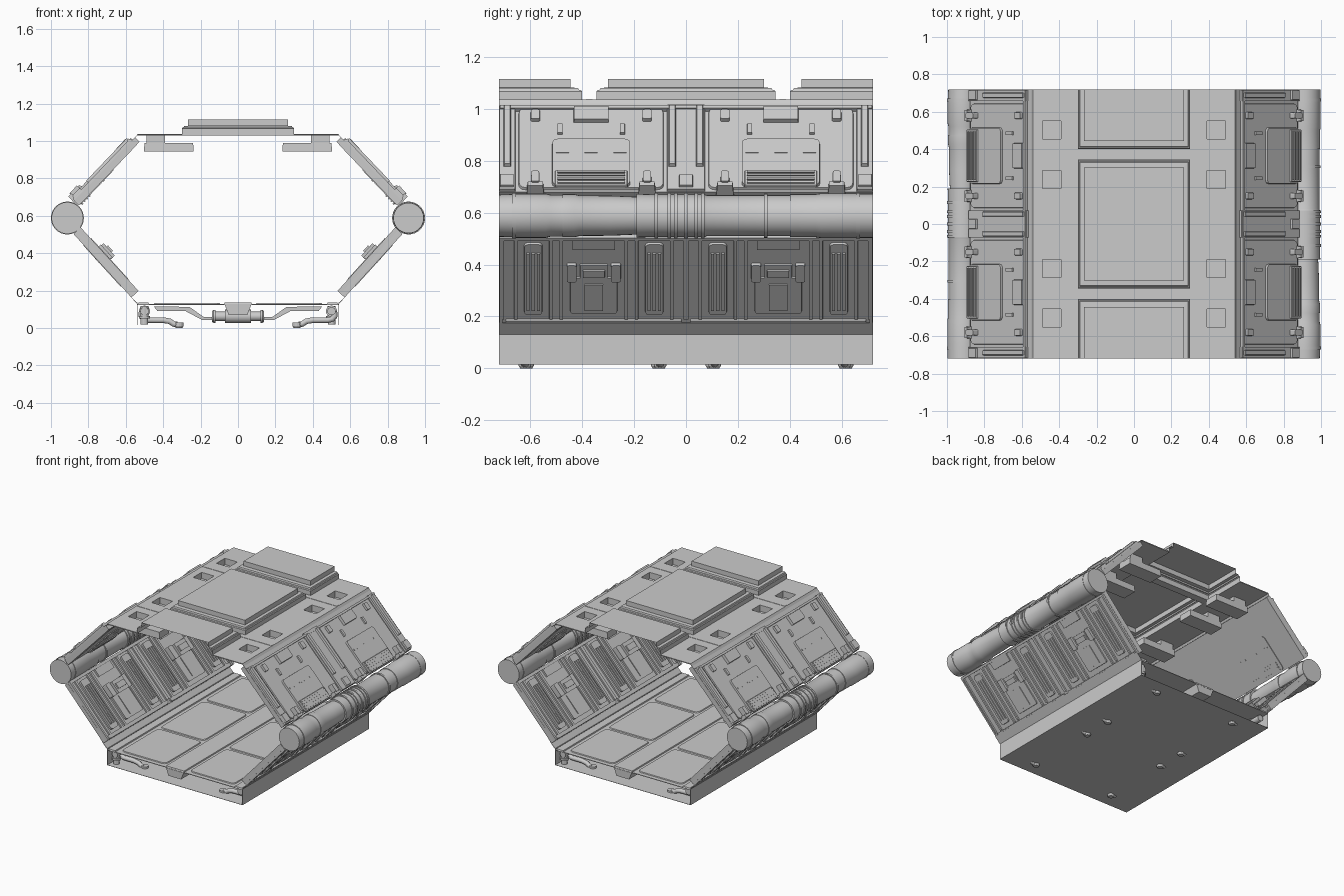
import bpy, bmesh
from math import sin, cos, pi, radians
from mathutils import Matrix, Vector

if "Cube" in bpy.data.objects:
    bpy.data.objects.remove(bpy.data.objects["Cube"])

def frame(origin, x, y):
    """Matrix whose local x/y axes span a work plane and local z is its normal."""
    x, y = Vector(x).normalized(), Vector(y).normalized()
    m = Matrix((x, y, x.cross(y))).transposed().to_4x4()
    m.translation = origin
    return m

FLAT = Matrix()
SECTION = frame((0, 0, 0), (1, 0, 0), (0, 0, 1))            # x-z profiles, extruded along y
UPPER = frame((.85, 0, .655), (0, 1, 0), (-.69, 0, .723))   # local: y, up the slope, outward
LOWER = frame((.57, 0, .163), (0, 1, 0), (.673, 0, .739))

def finish(name, bm, twin=False, smooth=False, recalc=True):
    if recalc:
        bmesh.ops.recalc_face_normals(bm, faces=bm.faces)
    me = bpy.data.meshes.new(name)
    bm.to_mesh(me)
    bm.free()
    ob = bpy.data.objects.new(name, me)
    bpy.context.collection.objects.link(ob)
    if smooth:
        bpy.ops.object.select_all(action='DESELECT')
        bpy.context.view_layer.objects.active = ob
        ob.select_set(True)
        bpy.ops.object.shade_smooth_by_angle(angle=radians(25))
    if twin:                                                # half-turn copy on the other side
        other = ob.copy()
        other.name = name + "_opposite"
        other.rotation_euler = (0, 0, pi)
        bpy.context.collection.objects.link(other)
    return ob

def rrect(x0, x1, y0, y1, r=0):
    if r == 0:
        return [(x0, y0), (x1, y0), (x1, y1), (x0, y1)]
    corners = ((x1 - r, y1 - r, 0), (x0 + r, y1 - r, 90), (x0 + r, y0 + r, 180), (x1 - r, y0 + r, 270))
    return [(cx + r * cos(radians(a + k * 30)), cy + r * sin(radians(a + k * 30)))
            for cx, cy, a in corners for k in range(4)]

def skin(bm, rings, skip=None):
    n = len(rings[0])
    for a, b in zip(rings, rings[1:]):
        for j in range(n):
            if j != skip:
                bm.faces.new((a[j], a[(j + 1) % n], b[(j + 1) % n], b[j]))

def add_prism(bm, pts, n0, n1, M, taper=0):
    px, py = [p[0] for p in pts], [p[1] for p in pts]
    cx, cy = (min(px) + max(px)) / 2, (min(py) + max(py)) / 2
    sx, sy = 1 - taper / (max(px) - cx), 1 - taper / (max(py) - cy)
    lo = [bm.verts.new(M @ Vector((x, y, n0))) for x, y in pts]
    hi = [bm.verts.new(M @ Vector((cx + (x - cx) * sx, cy + (y - cy) * sy, n1))) for x, y in pts]
    bm.faces.new(lo[::-1])
    bm.faces.new(hi)
    skin(bm, [lo, hi])

def plates(name, rects, M=FLAT, twin=False):
    """rects: (x0, x1, y0, y1, n0, n1, corner radius, taper), all joined in one object."""
    bm = bmesh.new()
    for x0, x1, y0, y1, n0, n1, r, t in rects:
        add_prism(bm, rrect(min(x0, x1), max(x0, x1), y0, y1, r), n0, n1, M, t)
    return finish(name, bm, twin)

def shell(name, x0, x1, y0, y1, prof, cap=True, open_side=None):
    """Stepped hollow box from (inset, z) rings; one end may be left open."""
    bm, rings = bmesh.new(), []
    for i, z in prof:
        a, b = (y0 if open_side == 0 else y0 + 1.3 * i), (y1 if open_side == 2 else y1 - 1.3 * i)
        rings.append([bm.verts.new((x, y, z)) for x, y in rrect(x0 + i, x1 - i, a, b)])
    skin(bm, rings, open_side)
    if cap:
        bm.faces.new(rings[-1])
    return finish(name, bm, recalc=False)

def lathe(name, prof, centre, axis, seg=32, twin=False):
    """Solid of revolution from (distance along axis, radius)."""
    bm, q = bmesh.new(), Vector((0, 0, 1)).rotation_difference(Vector(axis))
    rings = [[bm.verts.new(Vector(centre) + q @ Vector((r * cos(2 * pi * k / seg), r * sin(2 * pi * k / seg), t)))
              for k in range(seg)] for t, r in prof]
    skin(bm, rings)
    bm.faces.new(rings[0][::-1])
    bm.faces.new(rings[-1])
    return finish(name, bm, twin, smooth=True)

# Roof sheet: grid of cells with vent holes and openings under the raised panels
xs = [-.54, -.49, -.39, -.3, .3, .39, .49, .54]
ys = [-.72, -.55, -.455, -.4, -.345, -.285, -.19, .19, .285, .345, .4, .455, .55, .72]
bm = bmesh.new()
for x0, x1 in zip(xs, xs[1:]):
    for y0, y1 in zip(ys, ys[1:]):
        x, y = abs(x0 + x1) / 2, abs(y0 + y1) / 2
        vent = .39 < x < .49 and (.19 < y < .285 or .455 < y < .55)
        if not vent and not (x < .3 and not .345 < y < .4):
            bm.faces.new([bm.verts.new((*p, 1.035)) for p in rrect(x0, x1, y0, y1)])
bmesh.ops.remove_doubles(bm, verts=bm.verts, dist=.0001)
finish("roof_sheet", bm).modifiers.new("thickness", 'SOLIDIFY').thickness = .006
step = [(0, 1.03), (0, 1.066), (.004, 1.071), (.009, 1.071), (.012, 1.08), (.034, 1.081), (.034, 1.115)]
shell("roof_panel_middle", -.3, .3, -.345, .345, step)
shell("roof_panel_front", -.3, .3, -.72, -.4, step, open_side=0)
shell("roof_panel_back", -.3, .3, .4, .72, step, open_side=2)
plates("roof_seams", [(-.54, .54, s * .3725 - .015, s * .3725 + .015, 1.03, 1.037, 0, .002) for s in (-1, 1)])

# Vent shafts and ducts hanging under the roof holes
for sx in (-1, 1):
    for yc in (-.5025, -.2375, .2375, .5025):
        shell("vent_shaft", sx * .44 - .05, sx * .44 + .05, yc - .0475, yc + .0475, [(0, 1.035), (0, .99)], cap=False)
        plates("vent_duct", [(sx * .37 - .133, sx * .37 + .133, yc - .055, yc + .055, .943, .99, 0, .003)])

# Side tubes with collars
p = [(-.72, .081), (-.67, .083), (-.67, .088), (-.655, .088), (-.655, .085), (-.54, .085), (-.52, .08), (-.475, .08),
     (-.475, .083), (-.43, .083), (-.41, .078), (-.29, .077), (-.2, .073), (-.19, .073), (-.19, .084)]
for c in (-.115, -.065, -.04, .0, .04, .065):
    p += [(c - .007, .082), (c - .007, .088), (c + .007, .088), (c + .007, .082)]
p += [(.08, .079), (.3, .079), (.3, .085), (.314, .085), (.314, .079), (.4, .079), (.4, .083), (.5, .083),
      (.52, .086), (.655, .086), (.655, .088), (.67, .088), (.67, .085), (.72, .085)]
lathe("side_tube", p, (.912, 0, .588), (0, 1, 0), twin=True)

# Thin strips closing the walls to the roof and to the base
bm = bmesh.new()
add_prism(bm, [(.538, 1.034), (.54, 1.034), (.555, 1.01), (.552, 1.01)], -.72, .72, SECTION)
add_prism(bm, [(.538, .132), (.54, .13), (.582, .174), (.58, .176)], -.72, .72, SECTION)
finish("closing_strips", bm, True)

# Upper walls (U turns a height read at the wall face into slope distance)
U = lambda z: (z - .683) / .723
posts, bays, clips, grills = [(-.075, .075, .0, .455, .002, .05, 0, .003)], [], [], []
sheet = [(-.72, .72, .0, .47, .002, .036, 0, 0), (-.72, .72, .425, .447, .0, .055, 0, .004)]
for s in (-1, 1):
    c = s * .365
    posts += [(s * .655, s * .72, .0, .45, 0, .05, 0, .003)]
    posts += [(s * y - .014, s * y + .014, U(.77), U(1.0), .05, .064, 0, .003) for y in (.688, .053)]
    bays += [(c - .285, c + .285, .005, .445, .01, .046, .025, .008),
             (c - .155, c + .155, U(.69), U(.875), -.004, .06, .02, .006),
             (c - .14, c + .14, U(.685), U(.745), .06, .068, 0, .003)]
    grills += [(c - .13, c + .13, U(z), U(z) + .009, -.01, .074, 0, 0) for z in (.693, .707, .721, .734)]
    grills += [(c + d - .025, c + d + .025, U(.815), U(.822), -.008, .063, 0, 0) for d in (-.11, 0, .11)]
    clips.append((c - .07, c + .07, U(.94), U(.995), .01, .066, 0, .004))
    for d in (-1, 1):
        k = c + d * .215
        clips += [(k - .035, k + .035, -.01, U(.7), .01, .075, 0, .006),
                  (k - .018, k + .018, U(.69), U(.735), .01, .082, .008, .003),
                  (k - .02, k + .02, U(.945), U(.985), .01, .062, .008, .003),
                  (c + d * .12 - .012, c + d * .12 + .012, U(.895), U(.935), .01, .056, 0, .003)]
clips += [(y - .028, y + .028, U(.69), U(.735), .04, .062, 0, .003) for y in (-.69, 0, .69)]
for name, rects in (("sheet", sheet), ("posts", posts), ("bays", bays), ("grills", grills), ("clips", clips)):
    plates("upper_wall_" + name, rects, UPPER, True)

# Lower walls: thin sheet whose details show on both faces
L = lambda z: (z - .18) / .739
ribs, slots, boxes = [(-.72, .72, .44, .46, -.052, .0, 0, .002)], [], []
for s in (-1, 1):
    c = s * .355
    ribs += [(c - .34, c + .34, L(.185), L(.2), -.045, -.002, .005, .003),
             (c - .33, c + .33, .002, .014, -.045, .0, 0, .003), (s * .705, s * .72, .0, .46, -.052, .0, 0, .002)]
    ribs += [(c + d - .009, c + d + .009, L(.2), .45, -.042, -.004, 0, .003)
             for d in (-.352, -.30, -.165, -.125, .125, .165, .30, .352)]
    for k in (c - .233, c + .233):
        slots += [(k - .04, k + .04, L(.215), L(.495), -.048, -.004, .015, .006)]
        slots += [(k + e - .006, k + e + .006, L(.24), L(.46), -.055, .003, 0, 0) for e in (-.02, 0, .02)]
    boxes += [(c - .095, c + .095, L(.22), L(.365), -.046, -.006, .012, .005),
              (c - .04, c + .04, L(.235), L(.34), -.052, -.001, 0, .004),
              (c - .085, c + .085, L(.465), L(.515), -.045, -.006, 0, .004),
              (c - .058, c + .058, .225, .315, -.085, -.006, 0, .006),
              (c - .045, c + .045, .25, .29, -.095, .004, 0, .003)]
    boxes += [(c + d - .022, c + d + .022, .225, .32, -.07, .002, .008, .004) for d in (-.085, .085)]
sheet = [(-.72, .72, .0, .46, -.03, -.014, 0, 0)]
for name, rects in (("sheet", sheet), ("ribs", ribs), ("slots", slots), ("boxes", boxes)):
    plates("lower_wall_" + name, rects, LOWER, True)

# Base tray and deck
plates("base_tray", [(-.54, .54, -.72, .72, .015, .017, 0, 0)]
       + [(s * .538, s * .54, -.72, .72, .015, .135, 0, 0) for s in (-1, 1)])
plates("floor_deck", [(-.538, .538, -.72, .72, .123, .127, 0, 0)])
plates("floor_panels", [(s * .095, s * .45, y0, y1, .127, .133, .03, .003)
                        for s in (-1, 1) for y0, y1 in ((-.69, -.27), (-.25, .25), (.27, .69))])
plates("floor_edges", [(a, b, -.72, .72, .125, .135, 0, .003) for a, b in ((-.075, .075), (.475, .535), (-.535, -.475))])

# Supports under the deck: centre keel, cross arms and their hubs
bm = bmesh.new()
add_prism(bm, [(-.05, .07), (.05, .07), (.07, .122), (-.07, .122)], -.72, .72, SECTION)
finish("centre_keel", bm)
arm = [(-.45, .115), (-.43, .09), (-.28, .09), (-.19, .042), (-.12, .042), (-.12, .06), (-.185, .06), (-.26, .113)]
hub = [(.07, .036), (.07, .025), (.12, .025), (.12, .035), (.13, .035), (.14, .028)]
for y in (-.5, 0, .5):
    bm = bmesh.new()
    for s in (-1, 1):
        add_prism(bm, [(s * a, b) for a, b in arm], y - .025, y + .025, SECTION)
    finish("cross_arm", bm)
    lathe("arm_hub", [(-t, r) for t, r in hub[::-1]] + hub, (0, y, .062), (1, 0, 0), 16)

# Side pipework with outlets through the tray
p = [(-.69, .022)]
for c in (-.585, -.085, .515):
    p += [(c - .015, .022), (c - .015, .03), (c + .015, .03), (c + .015, .022)]
lathe("long_pipe", p + [(.69, .022)], (.5, 0, .09), (0, 1, 0), 16, True)
path = [(.515, .09), (.518, .065), (.505, .048), (.48, .042), (.4, .042), (.365, .036), (.345, .022), (.325, .018)]
for y in (-.62, -.1, .11, .61):
    cu = bpy.data.curves.new("branch_pipe", 'CURVE')
    cu.dimensions, cu.bevel_depth, cu.bevel_resolution, cu.use_fill_caps = '3D', .016, 3, True
    sp = cu.splines.new('POLY')
    sp.points.add(len(path) - 1)
    for pt, (x, z) in zip(sp.points, path):
        pt.co = (x, y, z, 1)
    for turn in (0, pi):
        ob = bpy.data.objects.new("branch_pipe", cu)
        ob.rotation_euler.z = turn
        bpy.context.collection.objects.link(ob)
    lathe("pipe_outlet", [(0, .018), (.01, .024), (.03, .024)], (.315, y, 0), (0, 0, 1), 12, True)
    lathe("pipe_valve", [(.02, .02), (.05, .02), (.05, .03), (.065, .03), (.065, .022), (.118, .022)],
          (.5, y + .06, 0), (0, 0, 1), 12, True)
